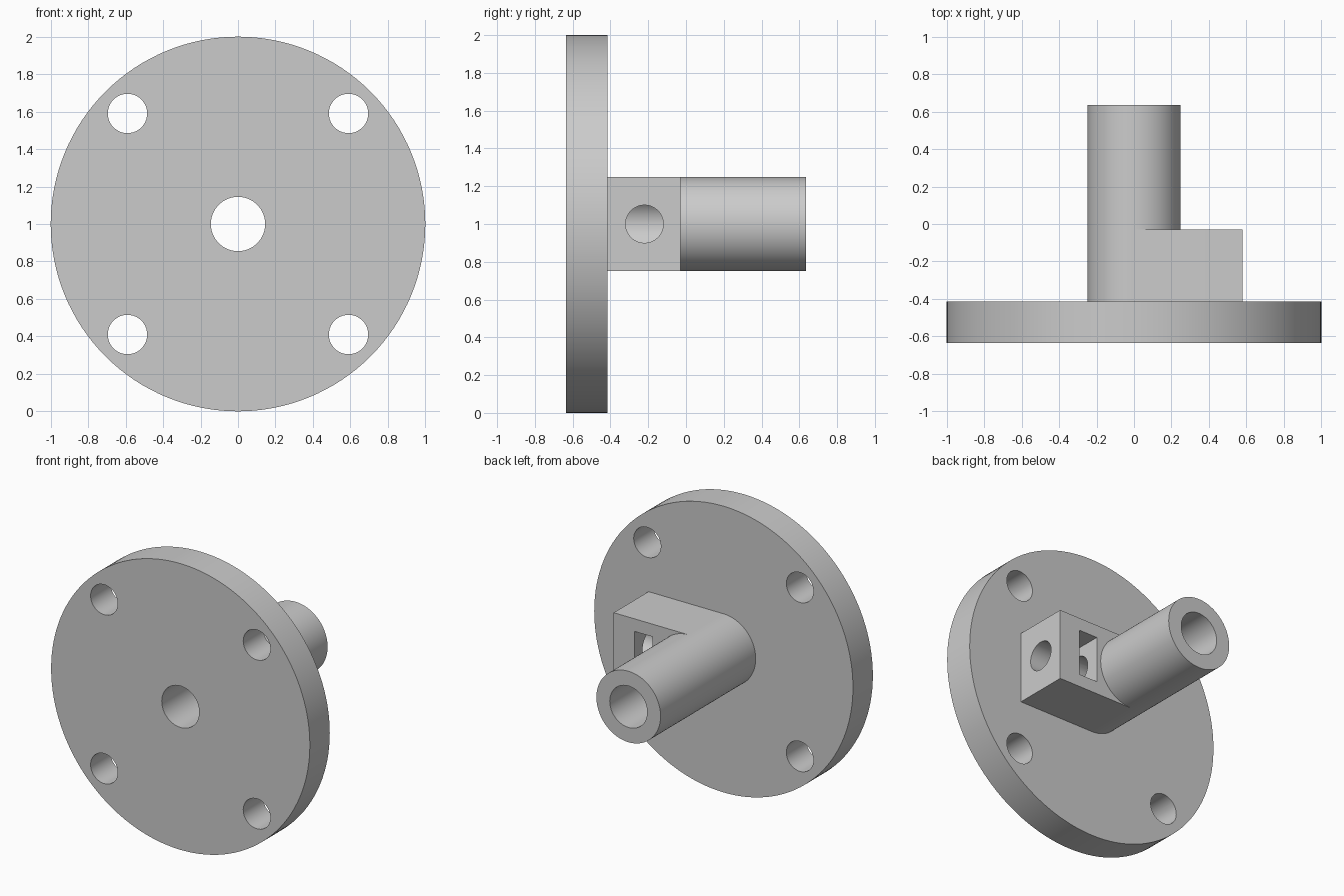
import bpy, bmesh
from math import pi, cos, sin
from mathutils import Vector

cube = bpy.data.objects.get("Cube")
if cube:
    bpy.data.objects.remove(cube, do_unlink=True)

grey = bpy.data.materials.new("plain grey")
grey.use_nodes = True
colour = (0.6, 0.6, 0.6, 1)
grey.diffuse_color = colour
grey.node_tree.nodes["Principled BSDF"].inputs["Base Color"].default_value = colour

# Main dimensions
AXIS_Z = 1.0
FRONT, FLANGE_BACK, CLAMP_BACK, TUBE_END = -0.635, -0.415, -0.03, 0.635
TUBE_R, BORE_R, BOLT_R, SCREW_R = 0.248, 0.145, 0.105, 0.1
CLAMP_X, SCREW_Y, BOLT_OFFSET = 0.58, -0.22, 0.59


def cylinder(name, radius, start, end, sides=96):
    """Cylinder between two points."""
    start, end = Vector(start), Vector(end)
    way = end - start
    bpy.ops.mesh.primitive_cylinder_add(
        vertices=sides, radius=radius, depth=way.length,
        location=(start + end) / 2,
        rotation=way.to_track_quat('Z', 'Y').to_euler())
    obj = bpy.context.object
    obj.name = name
    return obj


def along_y(name, radius, y0, y1, x=0, z=AXIS_Z, sides=96):
    return cylinder(name, radius, (x, y0, z), (x, y1, z), sides)


def box(name, low, high):
    low, high = Vector(low), Vector(high)
    bpy.ops.mesh.primitive_cube_add(size=1, location=(low + high) / 2)
    obj = bpy.context.object
    obj.name = name
    obj.scale = high - low
    return obj


def prism(name, outline, y0, y1):
    """Extrude an x-z outline along y."""
    bm = bmesh.new()
    face = bm.faces.new([bm.verts.new((x, y0, z)) for x, z in outline])
    grown = bmesh.ops.extrude_face_region(bm, geom=[face])["geom"]
    bmesh.ops.translate(bm, vec=(0, y1 - y0, 0),
                        verts=[v for v in grown if isinstance(v, bmesh.types.BMVert)])
    bmesh.ops.recalc_face_normals(bm, faces=bm.faces)
    mesh = bpy.data.meshes.new(name)
    bm.to_mesh(mesh)
    bm.free()
    obj = bpy.data.objects.new(name, mesh)
    bpy.context.collection.objects.link(obj)
    return obj


def finish(obj, cutters):
    """Cut the holes, colour and shade the part."""
    bpy.ops.object.select_all(action='DESELECT')
    obj.select_set(True)
    bpy.context.view_layer.objects.active = obj
    for cutter in cutters:
        mod = obj.modifiers.new("cut", 'BOOLEAN')
        mod.operation, mod.solver, mod.object = 'DIFFERENCE', 'EXACT', cutter
        bpy.ops.object.modifier_apply(modifier=mod.name)
        bpy.data.objects.remove(cutter, do_unlink=True)
    obj.data.materials.clear()
    obj.data.materials.append(grey)
    bpy.ops.object.shade_smooth_by_angle()


def bore():
    return along_y("bore_cutter", BORE_R, -1, 1, sides=64)


# Round flange with four bolt holes
flange = along_y("flange", 1.0, FRONT, FLANGE_BACK, sides=128)
bolts = [along_y("bolt_cutter", BOLT_R, -1, 0, sx * BOLT_OFFSET, AXIS_Z + sz * BOLT_OFFSET, 48)
         for sx in (-1, 1) for sz in (-1, 1)]
finish(flange, [bore()] + bolts)

# Clamp block: rounded around the bore, square on one side
steps = 48
outline = [(TUBE_R * cos(a), AXIS_Z + TUBE_R * sin(a))
           for a in (pi / 2 + pi * i / steps for i in range(steps + 1))]
outline += [(CLAMP_X, AXIS_Z - TUBE_R), (CLAMP_X, AXIS_Z + TUBE_R)]
clamp = prism("clamp_block", outline, FLANGE_BACK, CLAMP_BACK)
screw = cylinder("screw_cutter", SCREW_R, (0, SCREW_Y, AXIS_Z), (1, SCREW_Y, AXIS_Z), 48)
nut_slot = box("nut_slot_cutter", (0.28, -0.38, 0.84), (0.42, 0.1, 1.16))
finish(clamp, [bore(), screw, nut_slot])

# Plain tube behind the clamp
tube = along_y("tube", TUBE_R, CLAMP_BACK, TUBE_END)
finish(tube, [bore()])
